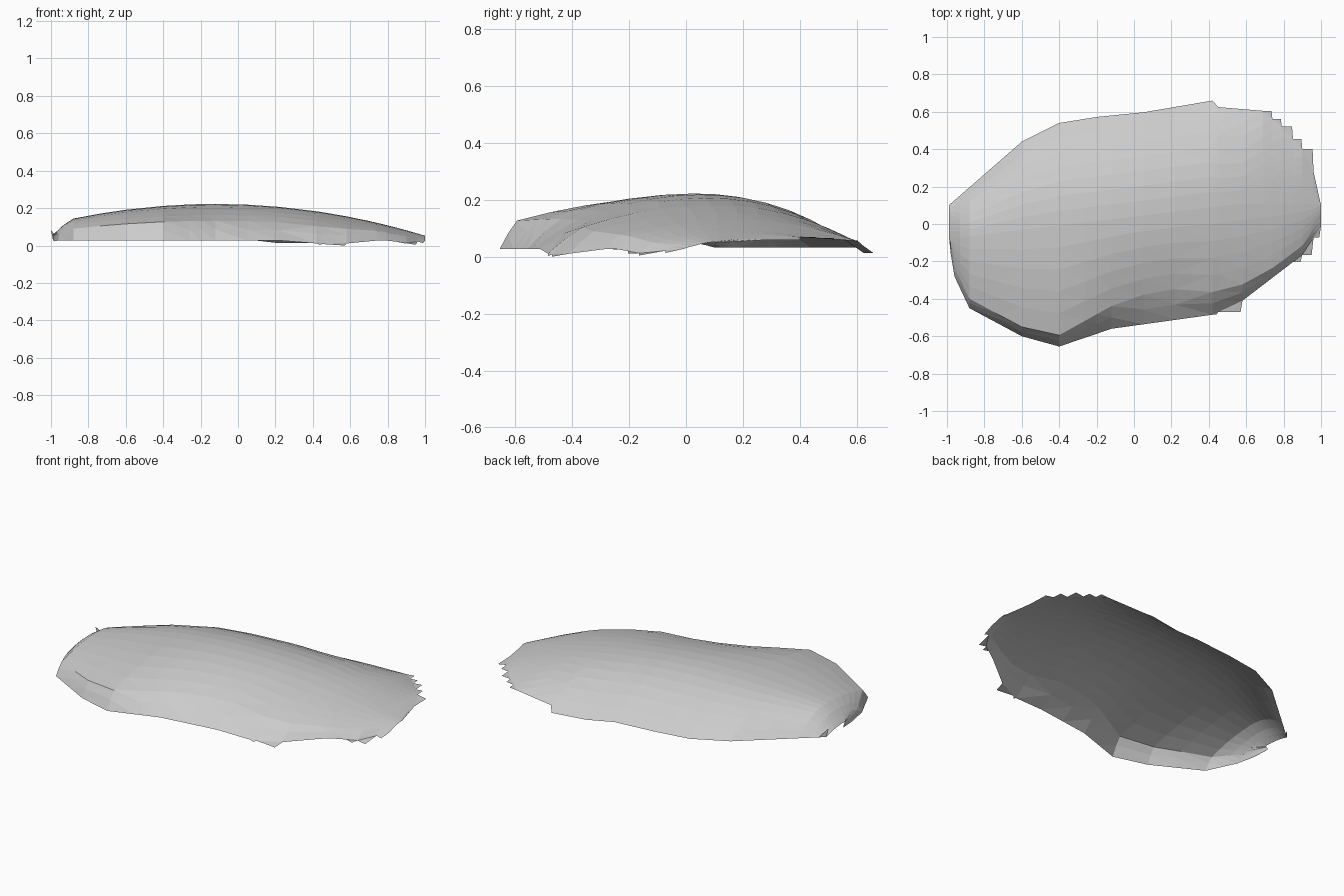
import bpy, bmesh

if "Cube" in bpy.data.objects:
    bpy.data.objects.remove(bpy.data.objects["Cube"])

# Plan outline: front edge and back edge, as (x, y)
FRONT = [(-0.99, -0.06), (-0.96, -0.28), (-0.88, -0.45), (-0.6, -0.6), (-0.4, -0.655),
         (-0.12, -0.56), (0.42, -0.485), (0.58, -0.41), (0.9, -0.165), (1.0, -0.01)]
BACK = [(-0.99, 0.10), (-0.6, 0.44), (-0.4, 0.54), (-0.2, 0.572), (0.05, 0.597), (0.42, 0.66),
        (0.45, 0.625), (0.69, 0.605), (0.79, 0.52), (0.9, 0.40), (0.96, 0.28), (1.0, 0.10)]


def lookup(table, x):
    """Straight-line interpolation in a profile."""
    for (x0, y0), (x1, y1) in zip(table, table[1:]):
        if x <= x1:
            return y0 + (y1 - y0) * (x - x0) / (x1 - x0)
    return table[-1][1]


def arc(a, b, n, power):
    """Points from a flat start a, bending down to b."""
    return [(a[0] + (b[0] - a[0]) * i / n, a[1] + (b[1] - a[1]) * (i / n) ** power)
            for i in range(n + 1)]


def section(x):
    """Front rim, steep wall, shoulder, crest, then a gentle back slope."""
    yf, yb = lookup(FRONT, x), lookup(BACK, x)
    yc = min(max(0.04 + 0.12 * x, -0.08), 0.11)
    top = 0.23 - 0.17 * (abs(x + 0.12) / 1.12) ** 2
    if x < -0.9:
        top -= 0.7 * (-0.9 - x)
    # the front wall is steepest on the left bulge, wider on the right
    inset = min(0.05 + 0.13 * max(0, 1 - abs(x - 0.15) / 0.6), (yc - yf) * 0.4)
    rim = 0.035 - 0.024 * max(0, 1 - abs(x - 0.5) / 0.25) - 0.015 * max(0, 1 - abs(x - 0.9) / 0.1)
    back = 0.04 if x < 0.2 else 0.02 if x < 0.44 else min(0.045 + 0.07 * (x - 0.45), top - 0.005)
    shoulder = (yf + inset, rim + 0.54 * (top - rim))
    wall = arc(shoulder, (yf, rim), 2, 1.2)[::-1]
    front = arc((yc, top), shoulder, 5, 1.9)[::-1]
    return wall[:-1] + front[:-1] + arc((yc, top), (yb, back), 7, 2.2)


bm = bmesh.new()
xs = sorted({p[0] for p in FRONT + BACK} | {-0.93, -0.73, -0.26, 0.22, 0.74, 0.85})
rows = [[bm.verts.new((x, y, z)) for y, z in section(x)] for x in xs]
for a, b in zip(rows, rows[1:]):
    for i in range(len(a) - 1):
        bm.faces.new((a[i], b[i], b[i + 1], a[i + 1]))

# Jagged splinters along the broken right-hand rim
for a, b in zip(rows, rows[1:]):
    xa, xb = a[0].co.x, b[0].co.x
    if xa >= 0.68 and xb < 1:
        corner = bm.verts.new((xb - 0.005, a[-1].co.y, b[-1].co.z))
        bm.faces.new((a[-1], b[-1], corner))
    if xa >= 0.85 or 0.4 < xa < 0.5:
        corner = bm.verts.new((xb - 0.01, a[0].co.y, a[0].co.z - 0.008))
        bm.faces.new((a[0], corner, b[0]))

# Torn tips at the left end
left = rows[0]
for p, q, tip in [(left[-1], rows[1][-1], (-1.0, 0.09, 0.09)),
                  (left[0], rows[1][0], (-0.98, -0.16, 0.03))]:
    bm.faces.new((p, q, bm.verts.new(tip)))

bmesh.ops.triangulate(bm, faces=bm.faces[:])
bmesh.ops.recalc_face_normals(bm, faces=bm.faces[:])
if sum(f.normal.z for f in bm.faces) < 0:
    bmesh.ops.reverse_faces(bm, faces=bm.faces[:])

# Stand the lowest tip on the ground
low = min(v.co.z for v in bm.verts)
for v in bm.verts:
    v.co.z -= low

# Open, flat-faced shell
mesh = bpy.data.meshes.new("shell_fragment")
bm.to_mesh(mesh)
bm.free()
bpy.context.collection.objects.link(bpy.data.objects.new("shell_fragment", mesh))
